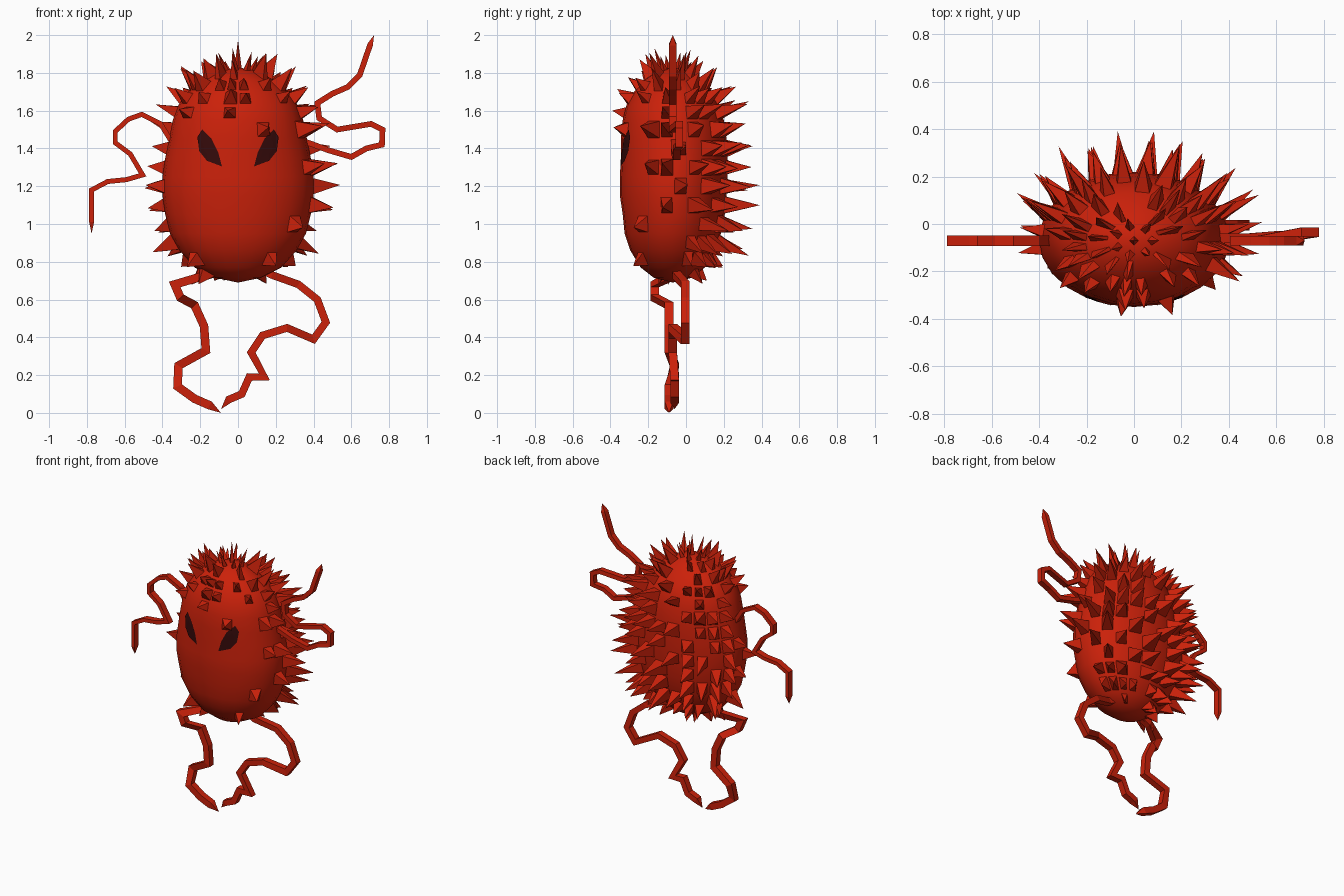
import bpy, bmesh, math, random
from mathutils import Vector

if "Cube" in bpy.data.objects:
    bpy.data.objects.remove(bpy.data.objects["Cube"])

random.seed(23)


def material(name, rgb):
    m = bpy.data.materials.new(name)
    m.diffuse_color = (*rgb, 1)
    m.use_nodes = True
    m.node_tree.nodes["Principled BSDF"].inputs["Base Color"].default_value = m.diffuse_color
    return m


RED = material("red skin", (0.60, 0.015, 0.003))
DARK = material("dark eye", (0.035, 0.003, 0.003))


def finish(name, bm, mat, smooth=False):
    bmesh.ops.recalc_face_normals(bm, faces=bm.faces)
    me = bpy.data.meshes.new(name)
    bm.to_mesh(me)
    bm.free()
    me.materials.append(mat)
    for p in me.polygons:
        p.use_smooth = smooth
    ob = bpy.data.objects.new(name, me)
    bpy.context.collection.objects.link(ob)
    return ob


# Body: rings of (height, half width, front y, back y)
RINGS = [(.715, .12, -.17, .03), (.77, .23, -.24, .10), (.86, .31, -.295, .155),
         (.95, .36, -.325, .185), (1.05, .385, -.335, .205), (1.15, .40, -.35, .215),
         (1.25, .40, -.35, .22), (1.35, .385, -.345, .22), (1.45, .365, -.345, .215),
         (1.55, .345, -.335, .20), (1.63, .315, -.315, .175), (1.70, .265, -.275, .135),
         (1.76, .195, -.225, .07), (1.81, .10, -.15, .01)]
SEG = 24
bm = bmesh.new()
loops = []
for z, w, f, b in RINGS:
    mid, dep = (f + b) / 2, (b - f) / 2
    loops.append([bm.verts.new((w * math.cos(a), mid + dep * math.sin(a), z))
                  for a in (2 * math.pi * i / SEG for i in range(SEG))])
for lo, hi in zip(loops, loops[1:]):
    for i in range(SEG):
        j = (i + 1) % SEG
        bm.faces.new((lo[i], lo[j], hi[j], hi[i]))
for loop, z in ((loops[0], .69), (loops[-1], 1.83)):
    pole = bm.verts.new((0, -.07, z))
    for i in range(SEG):
        bm.faces.new((loop[i], loop[(i + 1) % SEG], pole))
bmesh.ops.recalc_face_normals(bm, faces=bm.faces)
bm.faces.ensure_lookup_table()

# Spikes: four-sided pyramids standing on body faces, dense at back and top
quads = [f for f in bm.faces if len(f.verts) == 4]


def density(c, n, checker):
    """Chance of a spike; checker spreads them in a staggered pattern."""
    if c.z > 1.72:
        return .9 if checker else .25
    if c.z > 1.66:
        return .8 if checker else .4
    if c.z < .8:
        return .25 if n.y > -.3 else 0
    if n.y > .35:
        return .9 if checker else .4
    if c.z > 1.58 and abs(c.x) > .12:
        return .3
    if n.y > -.35:
        return .6 if checker else .1
    return .35 if n.y > -.6 and checker else 0


chosen = [f for i, f in enumerate(quads)
          if random.random() < density(f.calc_center_median(), f.normal, (i + i // SEG) % 2)]
front = [f for f in quads if f.normal.y < -.2]
for x, z in ((.17, 1.53), (.27, 1.04), (.15, .80), (-.04, 1.6), (.36, 1.31),
             (-.2, .82), (.05, 1.68), (-.2, 1.66), (.33, 1.5)):
    near = min(front, key=lambda f: (f.calc_center_median() - Vector((x, -.3, z))).xz.length)
    if near not in chosen:
        chosen.append(near)

sp = bmesh.new()


def spike(corners, centre, direction, length):
    base = [sp.verts.new(p) for p in corners]
    tip = sp.verts.new(centre + direction * length)
    for i in range(len(base)):
        sp.faces.new((base[i], base[(i + 1) % len(base)], tip))


for f in chosen:
    c, n = f.calc_center_median(), f.normal.copy()
    size = random.uniform(.7, .92)
    n += Vector([random.uniform(-.1, .1) for _ in range(3)])
    n.z = max(n.z, -.45)
    if c.z < .82 or n.y < -.6:
        length = random.uniform(.06, .10)
    elif c.z > 1.6:
        length = random.uniform(.09, .15)
    else:
        length = random.uniform(.12, .19) if n.y > .3 else random.uniform(.09, .16)
    spike([c + (v.co - c) * size - f.normal * .003 for v in f.verts], c, n.normalized(), length)


# Crown: thin spikes radiating around the very top
def crown_spike(x, y, lean, length):
    c = Vector((x, -.07 + y, 1.815))
    spike([c + Vector((.022 * a, .022 * b, -.01)) for a, b in ((1, 0), (0, 1), (-1, 0), (0, -1))],
          c, Vector((x * lean, y * lean, 1)).normalized(), length)


crown_spike(0, 0, 0, .16)
for k in range(7):
    a = 2 * math.pi * k / 7
    crown_spike(.07 * math.cos(a), .055 * math.sin(a), 7, random.uniform(.08, .13))
finish("spikes", sp, RED)
finish("body", bm, RED, smooth=True)


# Eyes: thin slanted plates that follow the curved face
def face_y(x, z):
    for lo, hi in zip(RINGS, RINGS[1:]):
        if lo[0] <= z <= hi[0]:
            t = (z - lo[0]) / (hi[0] - lo[0])
            w, f, b = (lo[k] + t * (hi[k] - lo[k]) for k in (1, 2, 3))
            return (f + b) / 2 - (b - f) / 2 * math.sqrt(1 - (x / w) ** 2)


EYE = [(.19, 1.50), (.215, 1.46), (.205, 1.385), (.165, 1.335), (.085, 1.305),
       (.105, 1.38), (.14, 1.45)]
for side, name in ((-1, "left_eye"), (1, "right_eye")):
    em = bmesh.new()
    mx, mz = .158, 1.40
    rows = [[em.verts.new((side * (mx + (x - mx) * s),
                           face_y(mx + (x - mx) * s, mz + (z - mz) * s) - .006,
                           mz + (z - mz) * s)) for x, z in EYE] for s in (1, .5)]
    for i in range(len(EYE)):
        j = (i + 1) % len(EYE)
        em.faces.new((rows[0][i], rows[0][j], rows[1][j], rows[1][i]))
    em.faces.new(rows[1])
    eye = finish(name, em, DARK)
    # Make every plate face look forward
    for p in eye.data.polygons:
        if p.normal.y > 0:
            p.flip()


# Limbs: angular ribbons with a square section and a pointed end
def limb(name, points, width, depth):
    lm = bmesh.new()
    pts = [Vector(p) for p in points]
    prev = None
    for i, p in enumerate(pts[:-1]):
        d_in = (p - pts[max(i - 1, 0)]) if i else pts[1] - p
        d_out = pts[i + 1] - p
        for d in (d_in, d_out):
            d.y = 0
            d.normalize()
        t = (d_in + d_out).normalized()
        side = Vector((-t.z, 0, t.x)) * width / 2 / max(.6, t.dot(d_out))
        back = Vector((0, depth / 2, 0))
        ring = [lm.verts.new(p + q) for q in (side + back, side - back, -side - back, back - side)]
        if prev:
            for k in range(4):
                lm.faces.new((prev[k], prev[(k + 1) % 4], ring[(k + 1) % 4], ring[k]))
        else:
            lm.faces.new(ring)
        prev = ring
    tip = lm.verts.new(pts[-1])
    for k in range(4):
        lm.faces.new((prev[k], prev[(k + 1) % 4], tip))
    finish(name, lm, RED)


def path(y, pairs):
    return [(x, y, z) for x, z in pairs]


limb("left_arm", path(-.07, [(-.33, 1.40), (-.41, 1.53), (-.51, 1.58), (-.58, 1.555),
                             (-.65, 1.49), (-.65, 1.43), (-.57, 1.37), (-.505, 1.26),
                             (-.59, 1.235), (-.69, 1.225), (-.775, 1.18), (-.775, 1.01),
                             (-.775, .95)]), .026, .045)
limb("right_arm", path(-.06, [(.34, 1.44), (.40, 1.42), (.48, 1.39)])
     + path(-.05, [(.60, 1.355), (.68, 1.40)])
     + path(-.035, [(.762, 1.42), (.765, 1.50), (.705, 1.53)])
     + path(-.07, [(.525, 1.50), (.43, 1.56), (.42, 1.64), (.50, 1.69), (.58, 1.725),
                   (.645, 1.79), (.70, 1.95), (.72, 2.0)]), .03, .04)
limb("left_leg", path(-.09, [(-.14, .75), (-.20, .72)])
     + path(-.165, [(-.335, .68), (-.305, .61)])
     + path(-.09, [(-.23, .57), (-.18, .46), (-.17, .33)])
     + path(-.06, [(-.315, .25)])
     + path(-.09, [(-.32, .14), (-.23, .075), (-.15, .04), (-.09, 0)]), .045, .045)
limb("right_leg", path(-.05, [(.12, .76), (.18, .73)])
     + path(-.005, [(.32, .68), (.42, .60), (.465, .48), (.40, .39)])
     + path(-.07, [(.26, .45), (.13, .41), (.07, .32)])
     + path(-.06, [(.14, .19), (.06, .19), (.02, .10), (-.05, .07), (-.09, .02)]), .04, .045)
